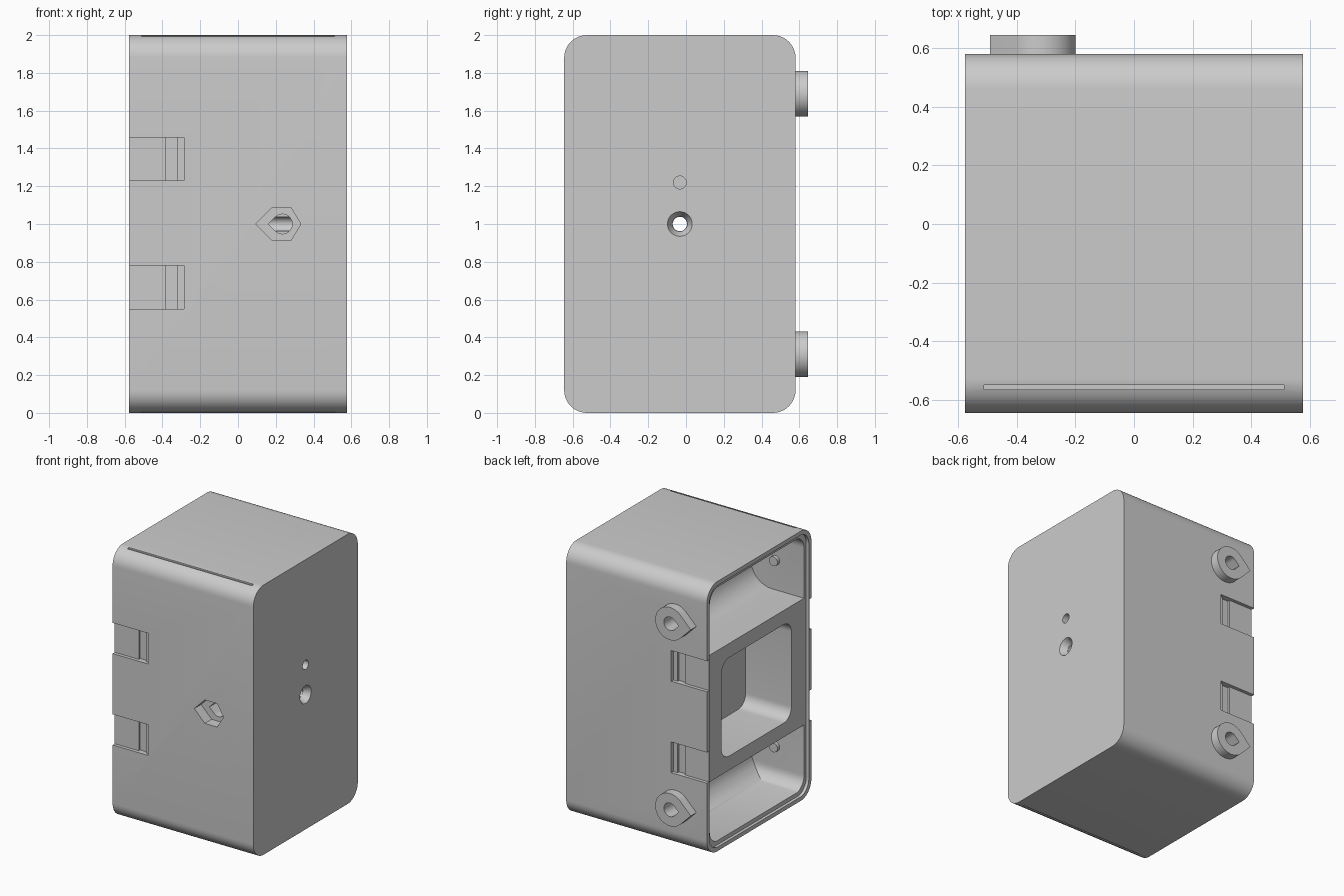
import bpy, bmesh
from math import sin, cos, radians, sqrt
from mathutils import Vector

cube = bpy.data.objects.get("Cube")
if cube:
    bpy.data.objects.remove(cube, do_unlink=True)

grey = bpy.data.materials.new("plain grey")
grey.use_nodes = True
grey.diffuse_color = (0.6, 0.6, 0.6, 1)
grey.node_tree.nodes["Principled BSDF"].inputs["Base Color"].default_value = (0.6, 0.6, 0.6, 1)

X0, X1 = -0.577, 0.577      # open side, closed side
Y0, Y1 = -0.645, 0.58       # front, back
YC = (Y0 + Y1) / 2


def arc(cu, cv, r, a, b, n=10):
    return [(cu + r * cos(radians(a + (b - a) * i / n)),
             cv + r * sin(radians(a + (b - a) * i / n))) for i in range(n + 1)]


def rounded(u0, u1, v0, v1, r):
    return (arc(u1 - r, v1 - r, r, 0, 90) + arc(u0 + r, v1 - r, r, 90, 180)
            + arc(u0 + r, v0 + r, r, 180, 270) + arc(u1 - r, v0 + r, r, 270, 360))


def rect(u0, u1, v0, v1):
    return [(u0, v0), (u1, v0), (u1, v1), (u0, v1)]


def circle(u, v, r):
    return arc(u, v, r, 0, 350, 35)


def teardrop(u, v, r):
    return arc(u, v, r, -135, 135, 30) + [(u - r * sqrt(2), v)]


def prism(name, pts, axis, a, b, end_scale=1):
    """Extrude a profile along x (points are y, z) or y (points are x, z)."""
    n = len(pts)
    cu, cv = sum(p[0] for p in pts) / n, sum(p[1] for p in pts) / n
    bm = bmesh.new()
    rings = []
    for t, s in ((a, 1), (b, end_scale)):
        ring = []
        for u, v in pts:
            u, v = cu + (u - cu) * s, cv + (v - cv) * s
            ring.append(bm.verts.new((t, u, v) if axis == "x" else (u, t, v)))
        rings.append(ring)
    bm.faces.new(rings[0])
    bm.faces.new(rings[1])
    for i in range(n):
        j = (i + 1) % n
        bm.faces.new((rings[0][i], rings[0][j], rings[1][j], rings[1][i]))
    bmesh.ops.recalc_face_normals(bm, faces=bm.faces)
    mesh = bpy.data.meshes.new(name)
    bm.to_mesh(mesh)
    bm.free()
    mesh.materials.append(grey)
    obj = bpy.data.objects.new(name, mesh)
    bpy.context.collection.objects.link(obj)
    return obj


def boolean(target, tool, op="DIFFERENCE", keep=False):
    mod = target.modifiers.new("cut", "BOOLEAN")
    mod.operation, mod.object, mod.solver = op, tool, "EXACT"
    with bpy.context.temp_override(object=target, active_object=target):
        bpy.ops.object.modifier_apply(modifier=mod.name)
    if not keep:
        bpy.data.objects.remove(tool, do_unlink=True)


# Housing with a shallow lid seat on the open side
body = prism("housing", rounded(Y0, Y1, 0, 2, 0.12), "x", X0, X1)
boolean(body, prism("seat_cut", rounded(Y0 + 0.03, Y1 - 0.03, 0.03, 1.97, 0.1), "x", X0 - 0.1, -0.555))

# Upper and lower chambers with rounded back corners
back, fil = -0.12, 0.17
for lo, hi in ((0.06, 0.53), (1.47, 1.94)):
    profile = ([(-0.7, lo)] + arc(back - fil, lo + fil, fil, 270, 360)
               + arc(back - fil, hi - fil, fil, 0, 90) + [(-0.7, hi)])
    chamber = prism("chamber_cut", profile, "y", Y0, Y1)
    boolean(chamber, prism("chamber_limit", rounded(Y0 + 0.055, Y1 - 0.065, 0.058, 1.942, 0.1),
                           "x", -0.8, 0), "INTERSECT")
    boolean(body, chamber)

# Central pocket behind the frame
boolean(body, prism("pocket_cut", rounded(YC - 0.41, YC + 0.41, 0.635, 1.365, 0.09), "x", -0.7, -0.18))

# Countersunk bore and blind hole in the closed side
boolean(body, prism("bore_cut", circle(YC, 1, 0.038), "x", -0.3, 0.7))
boolean(body, prism("sink_cut", circle(YC, 1, 0.066), "x", X1 + 0.001, X1 - 0.05, 0.6))
boolean(body, prism("blind_cut", circle(YC, 1.22, 0.034), "x", 0.45, 0.7))

# Nut trap and its cross bore in the front
nut = [(0.093, 1), (0.18, 0.913), (0.28, 0.913), (0.333, 1), (0.28, 1.087), (0.18, 1.087)]
boolean(body, prism("nut_cut", nut, "y", -0.7, Y0 + 0.08))
boolean(body, prism("cross_bore_cut", teardrop(0.235, 1, 0.052), "y", -0.7, YC))

# Clip notches on the front and back walls
for z in (0.665, 1.343):
    for wall, inward in ((Y0, 1), (Y1, -1)):
        for x0, x1, depth in ((-0.7, -0.285, 0.025), (-0.38, -0.32, 0.042)):
            a, b = sorted((wall - inward * 0.02, wall + inward * depth))
            boolean(body, prism("notch_cut", rect(x0, x1, z - 0.114, z + 0.114), "y", a, b))

# Thin grooves along the front top and bottom edges
for z in (0, 2):
    boolean(body, prism("groove_cut", rect(-0.565, -0.549, z - 0.014, z + 0.014), "x", -0.512, 0.512))

# Teardrop bosses on the back, with bores into the chambers, and small wall studs
parts = [body]
for label, z in (("lower", 0.31), ("upper", 1.69)):
    boss = prism(label + "_boss", teardrop(-0.32, z, 0.121), "y", Y1, 0.645)
    bore = prism("boss_bore", teardrop(-0.32, z, 0.05), "y", 0.4, 0.7)
    boolean(body, bore, keep=True)
    boolean(boss, bore)
    stud = prism(label + "_stud", circle(-0.32, z, 0.035), "y", Y0 + 0.05, Y0 + 0.08)
    parts += [boss, stud]

# Smooth the curved walls, keep edges crisp
for obj in bpy.context.view_layer.objects:
    obj.select_set(obj in parts)
bpy.context.view_layer.objects.active = body
bpy.ops.object.shade_smooth_by_angle(angle=radians(25))
